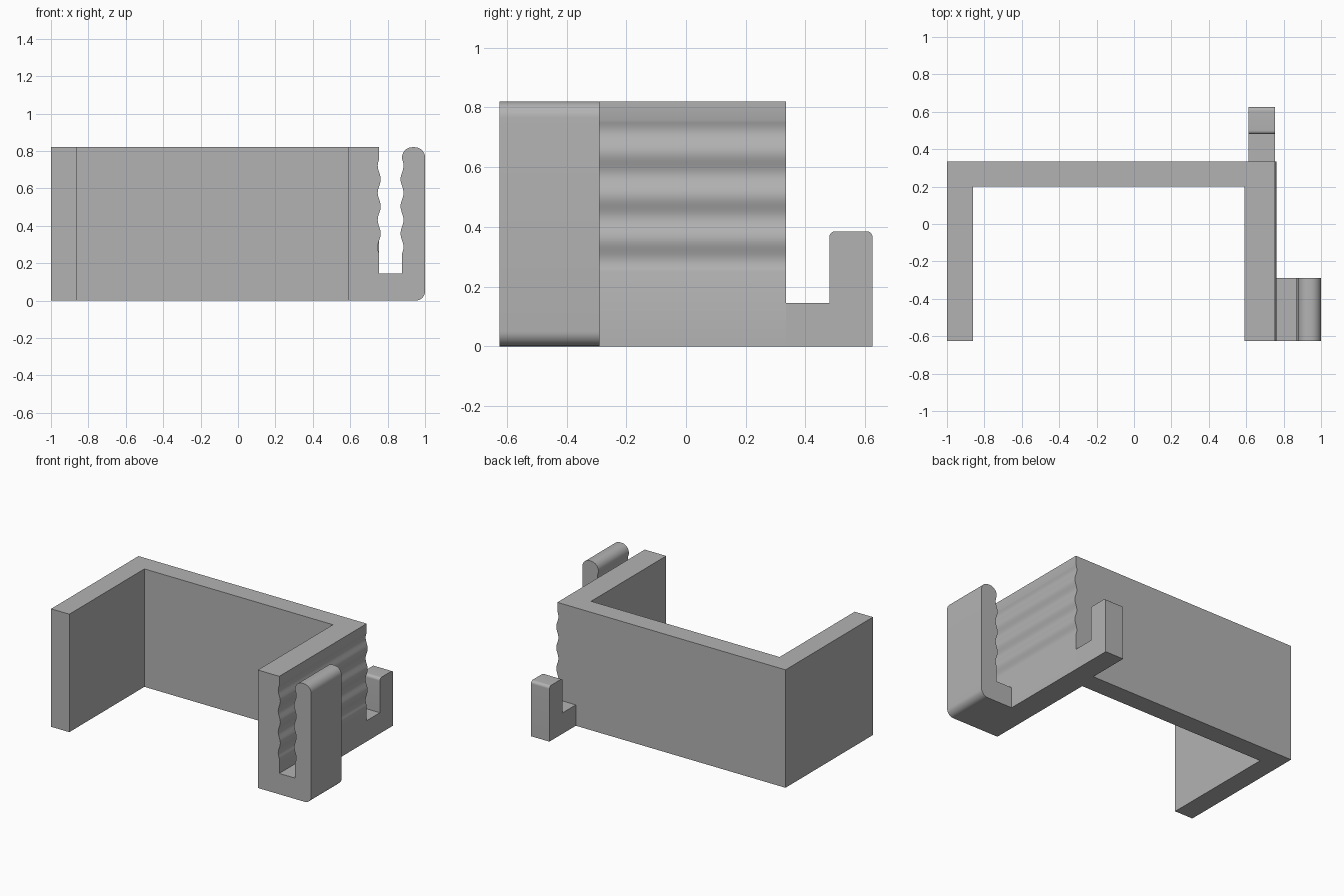
import bpy
import bmesh
import math
from mathutils import Vector

if "Cube" in bpy.data.objects:
    bpy.data.objects.remove(bpy.data.objects["Cube"], do_unlink=True)

HEIGHT = 0.82
FRONT, BACK = -0.625, 0.335
ARM_IN, ARM_OUT = 0.59, 0.755
CLIP_IN = 0.877

grey = bpy.data.materials.new("plain grey")
grey.use_nodes = True
grey.diffuse_color = (0.45, 0.45, 0.45, 1)
grey.node_tree.nodes["Principled BSDF"].inputs["Base Color"].default_value = grey.diffuse_color


def extrude(name, outline, axis, start, end):
    """Sweep a flat outline along one axis; the outline fills the other two axes in order."""
    def place(point, depth):
        co = list(point)
        co.insert("xyz".index(axis), depth)
        return Vector(co)

    bm = bmesh.new()
    base = bm.faces.new([bm.verts.new(place(p, start)) for p in outline])
    swept = bmesh.ops.extrude_face_region(bm, geom=[base], use_keep_orig=True)
    moved = [g for g in swept["geom"] if isinstance(g, bmesh.types.BMVert)]
    shift = place((0, 0), end - start)
    bmesh.ops.translate(bm, verts=moved, vec=shift)
    bmesh.ops.recalc_face_normals(bm, faces=bm.faces)
    mesh = bpy.data.meshes.new(name)
    bm.to_mesh(mesh)
    bm.free()
    mesh.materials.append(grey)
    obj = bpy.data.objects.new(name, mesh)
    bpy.context.collection.objects.link(obj)
    bpy.ops.object.select_all(action="DESELECT")
    obj.select_set(True)
    bpy.context.view_layer.objects.active = obj
    bpy.ops.object.shade_smooth_by_angle(angle=math.radians(30))
    return obj


def arc(cx, cy, radius, begin, finish, steps=10):
    """Points of a rounded corner, angles in degrees."""
    angles = [math.radians(begin + (finish - begin) * i / steps) for i in range(steps + 1)]
    return [(cx + radius * math.cos(a), cy + radius * math.sin(a)) for a in angles]


def ripple(x, side, steps=56):
    """Rising wavy grip edge; side is the direction in which the grooves are cut."""
    low, period, waves = 0.25, 0.145, 3.5
    return [(x + side * 0.008 * math.sin(2 * math.pi * waves * i / steps),
             low + period * waves * i / steps) for i in range(steps + 1)]


# Back wall and plain arm, one L-shaped plan
extrude("back_wall_and_right_arm",
        [(-1, FRONT), (-0.86, FRONT), (-0.86, 0.2), (ARM_IN, 0.2),
         (ARM_IN, BACK), (-1, BACK)], "z", 0, HEIGHT)

# Thick arm with the rippled outer face
extrude("left_arm",
        [(ARM_IN, 0), (ARM_OUT, 0)] + ripple(ARM_OUT, -1)
        + [(ARM_OUT, HEIGHT), (ARM_IN, HEIGHT)], "y", FRONT, BACK)

# J-shaped clip with rippled inner face and rounded lip
lip = 0.055
clip = [(ARM_OUT, 0)] + arc(0.95, 0.05, 0.05, -90, 0)
clip += arc(1 - lip, HEIGHT - lip, lip, 0, 90)
clip += arc(CLIP_IN + lip, HEIGHT - lip, lip, 90, 180)
clip += ripple(CLIP_IN, 1)[::-1]
clip += [(CLIP_IN, 0.145), (ARM_OUT, 0.145)]
extrude("front_clip", clip, "y", FRONT, -0.29)

# Small hook behind the thick arm
edge = 0.02
hook = [(BACK, 0), (0.625, 0)]
hook += arc(0.625 - edge, 0.385 - edge, edge, 0, 90)
hook += arc(0.48 + edge, 0.385 - edge, edge, 90, 180)
hook += [(0.48, 0.145), (BACK, 0.145)]
extrude("rear_hook", hook, "x", 0.613, ARM_OUT)
